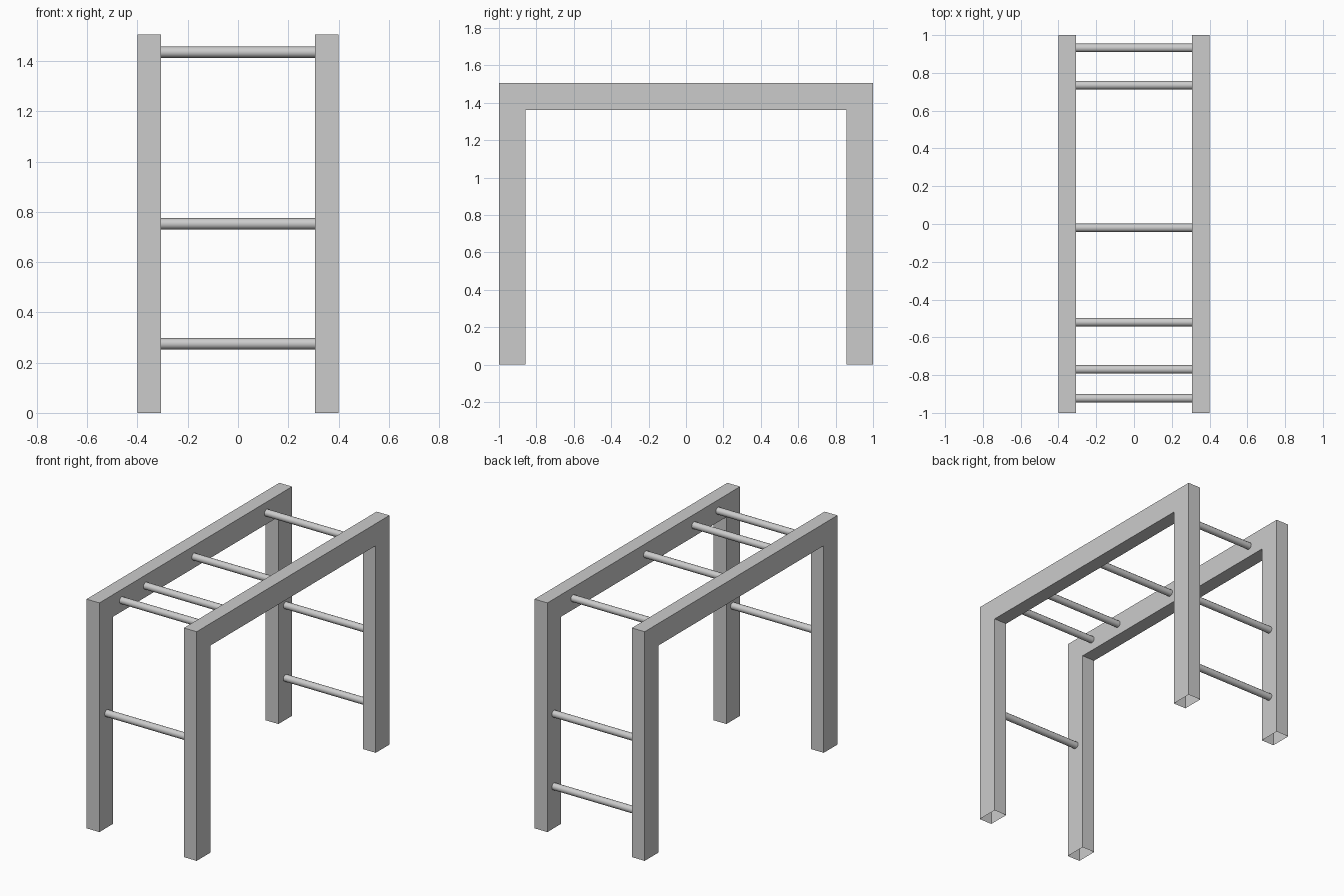
import bpy
import bmesh
from math import pi
from mathutils import Matrix, Vector

if "Cube" in bpy.data.objects:
    bpy.data.objects.remove(bpy.data.objects["Cube"])

X_IN, X_OUT = 0.307, 0.4
Y_IN, Y_OUT = 0.858, 1.0
Z_IN, Z_TOP = 1.36, 1.505
RUNG_R = 0.0225


def finish(name, bm):
    bmesh.ops.recalc_face_normals(bm, faces=bm.faces)
    mesh = bpy.data.meshes.new(name)
    bm.to_mesh(mesh)
    bm.free()
    obj = bpy.data.objects.new(name, mesh)
    bpy.context.collection.objects.link(obj)
    return obj


def side_frame(name, side):
    # Two legs and a top beam as one U profile, left open under the feet
    profile = [(-Y_OUT, 0), (-Y_OUT, Z_TOP), (Y_OUT, Z_TOP), (Y_OUT, 0),
               (Y_IN, 0), (Y_IN, Z_IN), (-Y_IN, Z_IN), (-Y_IN, 0)]
    bm = bmesh.new()
    face = bm.faces.new([bm.verts.new((side * X_IN, y, z)) for y, z in profile])
    ext = bmesh.ops.extrude_face_region(bm, geom=[face], use_keep_orig=True)
    moved = [v for v in ext["geom"] if isinstance(v, bmesh.types.BMVert)]
    bmesh.ops.translate(bm, verts=moved, vec=Vector((side * (X_OUT - X_IN), 0, 0)))
    feet = [f for f in bm.faces if all(v.co.z < 1e-5 for v in f.verts)]
    bmesh.ops.delete(bm, geom=feet, context="FACES")
    finish(name, bm)


def rung(name, y, z):
    # Round bar spanning the gap between the frames
    bm = bmesh.new()
    bmesh.ops.create_cone(bm, cap_ends=False, segments=12, radius1=RUNG_R,
                          radius2=RUNG_R, depth=2 * X_IN,
                          matrix=Matrix.Translation((0, y, z)) @ Matrix.Rotation(pi / 2, 4, "Y"))
    for f in bm.faces:
        f.smooth = True
    finish(name, bm)


side_frame("left_frame", -1)
side_frame("right_frame", 1)

# Overhead rungs, unevenly spaced
for i, y in enumerate((-0.77, -0.52, -0.02, 0.735)):
    rung(f"overhead_rung_{i + 1}", y, 1.435)

# Climbing rungs between the legs
rung("front_rung", -0.923, 0.752)
rung("back_upper_rung", 0.932, 0.752)
rung("back_lower_rung", 0.932, 0.275)
